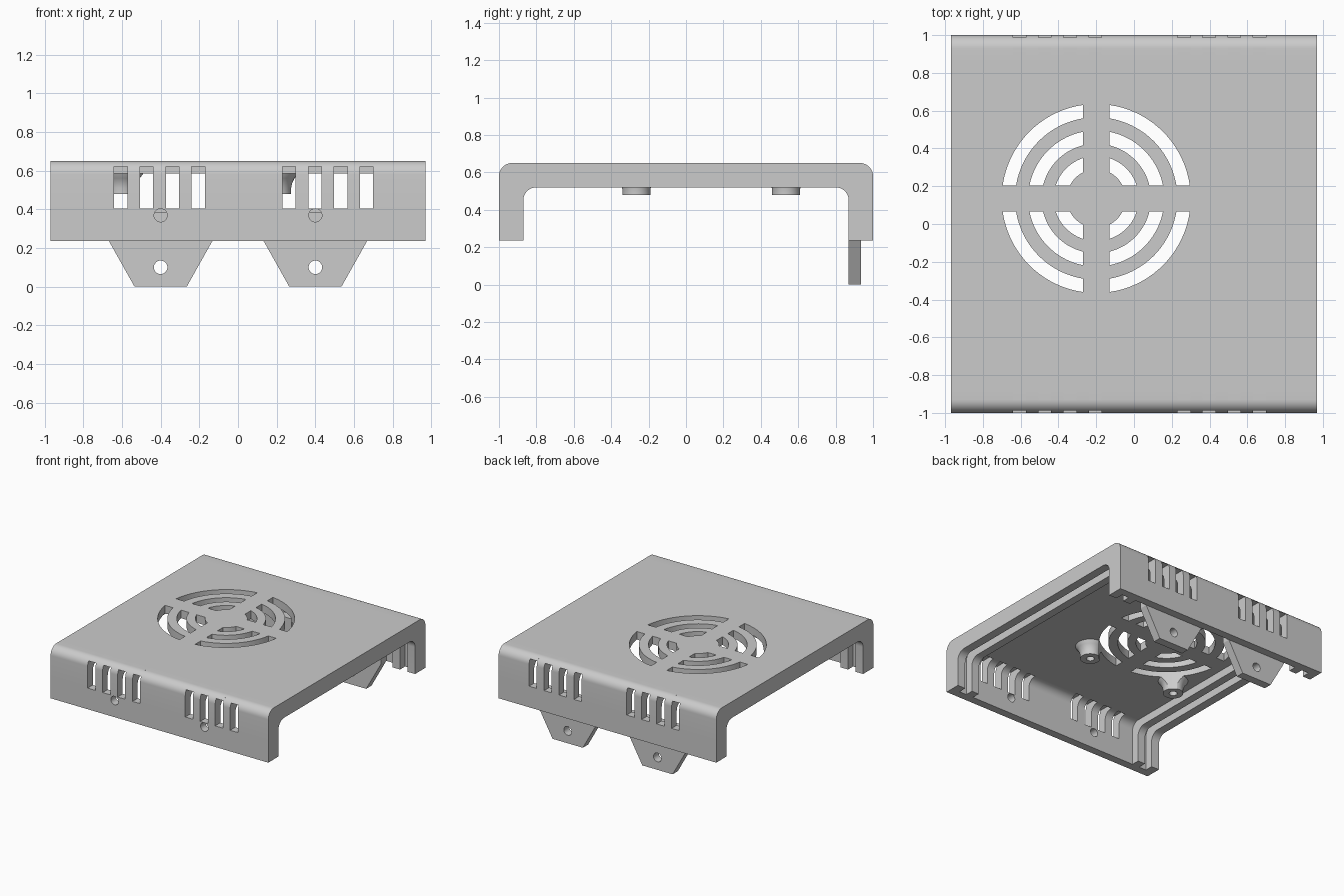
import bpy, bmesh
from math import sin, cos, asin, pi
from mathutils import Vector

if "Cube" in bpy.data.objects:
    bpy.data.objects.remove(bpy.data.objects["Cube"], do_unlink=True)

GREY = (0.6, 0.6, 0.6, 1)
grey = bpy.data.materials.new("plain grey")
grey.use_nodes = True
grey.diffuse_color = GREY
grey.node_tree.nodes["Principled BSDF"].inputs["Base Color"].default_value = GREY

TOP, BASE, END = 0.65, 0.235, 0.97
WALL, RIB, BEND = 0.065, 0.13, 0.07
SLOT_LOW, SLOT_HIGH, SLOT_IN = 0.405, 0.62, 0.865
FAN = Vector((-0.2, 0.135))


def arc(cx, cy, r, a0, a1, n=10):
    return [(cx + r * cos(a0 + (a1 - a0) * i / n), cy + r * sin(a0 + (a1 - a0) * i / n))
            for i in range(n + 1)]


def circle(cx, cy, r, n=32):
    return arc(cx, cy, r, 0, 2 * pi, n)[:-1]


def rect(x0, x1, y0, y1):
    return [(x0, y0), (x1, y0), (x1, y1), (x0, y1)]


def extrude(bm, axis, loops, lo, hi):
    """Solid from an outline, followed by any holes, along one axis."""
    place = {"x": lambda u, v, w: (w, u, v),
             "y": lambda u, v, w: (u, w, v),
             "z": lambda u, v, w: (u, v, w)}[axis]
    upper, rims = {}, []
    for loop in loops:
        a = [bm.verts.new(place(u, v, lo)) for u, v in loop]
        for vert, (u, v) in zip(a, loop):
            upper[vert] = bm.verts.new(place(u, v, hi))
        rims += list(zip(a, a[1:] + a[:1]))
    edges = [bm.edges.new(pair) for pair in rims]
    filled = bmesh.ops.triangle_fill(bm, use_beauty=True, edges=edges, normal=place(0, 0, 1))
    for f in filled["geom"]:
        if isinstance(f, bmesh.types.BMFace):
            bm.faces.new([upper[v] for v in f.verts])
    for p, q in rims:
        bm.faces.new((p, q, upper[q], upper[p]))


def finish(name, bm):
    bmesh.ops.recalc_face_normals(bm, faces=bm.faces)
    mesh = bpy.data.meshes.new(name)
    bm.to_mesh(mesh)
    bm.free()
    mesh.materials.append(grey)
    ob = bpy.data.objects.new(name, mesh)
    bpy.context.collection.objects.link(ob)
    return ob


def activate(ob):
    bpy.ops.object.select_all(action="DESELECT")
    ob.select_set(True)
    bpy.context.view_layer.objects.active = ob


def smooth(ob):
    activate(ob)
    bpy.ops.object.shade_smooth_by_angle(angle=0.5)


def channel(inset, r):
    """Rounded upside-down U outline, in y and z."""
    y, z = 1 - inset, TOP - inset
    return ([(y, BASE)] + arc(y - r, z - r, r, 0, pi / 2)
            + arc(r - y, z - r, r, pi / 2, pi) + [(-y, BASE)])


# Fan grille openings: three rings split by a cross
bar = 0.07
openings = []
for outer, inner in ((0.5, 0.43), (0.36, 0.29), (0.225, 0.155)):
    a, b = asin(bar / outer), asin(bar / inner)
    shape = (arc(0, 0, outer, a, pi / 2 - a, 18)
             + arc(0, 0, inner, pi / 2 - b, b, 18))
    for sx in (-1, 1):
        for sy in (-1, 1):
            openings.append([(FAN.x + sx * u, FAN.y + sy * v) for u, v in shape])

# Top plate
housing = bmesh.new()
extrude(housing, "z", [rect(-END, END, -SLOT_IN, SLOT_IN)] + openings, TOP - WALL, TOP)

# Rounded shoulders, solid between the vent slots and thin above them
stops = [-END]
for start in (-0.64, 0.23):
    for i in range(4):
        stops += [start + i * 0.1335, start + i * 0.1335 + 0.068]
stops.append(END)
bend_y, bend_z = 1 - BEND, TOP - BEND
inner_r = 0.065
solid = ([(SLOT_IN, TOP - WALL), (SLOT_IN, TOP)] + arc(bend_y, bend_z, BEND, pi / 2, 0)
         + [(1, SLOT_LOW), (1 - WALL, SLOT_LOW)]
         + arc(1 - WALL - inner_r, TOP - WALL - inner_r, inner_r, 0, pi / 2))
over_slot = ([(SLOT_IN, SLOT_HIGH), (SLOT_IN, TOP)]
             + arc(bend_y, bend_z, BEND, pi / 2, asin((SLOT_HIGH - bend_z) / BEND)))
for i, (x0, x1) in enumerate(zip(stops, stops[1:])):
    section = over_slot if i % 2 else solid
    for s in (-1, 1):
        extrude(housing, "x", [[(s * y, z) for y, z in section]], x0, x1)

# Lower walls, the front one with two screw holes
lower = rect(-END, END, BASE, SLOT_LOW)
screw_holes = [circle(x, 0.369, 0.034) for x in (-0.4, 0.4)]
extrude(housing, "y", [lower] + screw_holes, -1, WALL - 1)
extrude(housing, "y", [lower], 1 - WALL, 1)

# Pairs of ribs at both ends
rib = channel(WALL, inner_r) + channel(RIB, 0.07)[::-1]
for x0, x1 in ((0.9, END), (0.77, 0.835)):
    extrude(housing, "x", [rib], x0, x1)
    extrude(housing, "x", [rib], -x1, -x0)
smooth(finish("housing", housing))

# Flared fan posts with blind screw holes, trimmed by the grille openings
bm = bmesh.new()
for opening in openings:
    extrude(bm, "z", [opening], 0.4, 0.8)
trimmer = finish("post_trimmer", bm)
trimmer.hide_render = True
POST = [(0, 0.6), (0.115, 0.6), (0.11, 0.583), (0.092, 0.56), (0.08, 0.535),
        (0.075, 0.51), (0.075, 0.48), (0.03, 0.48), (0.03, 0.57), (0, 0.57)]
for side, sx in (("right", -1), ("left", 1)):
    for end, sy in (("front", -1), ("back", 1)):
        x, y = FAN.x + sx * 0.4, FAN.y + sy * 0.4
        bm = bmesh.new()
        vs = [bm.verts.new((x + r, y, z)) for r, z in POST]
        es = [bm.edges.new(pair) for pair in zip(vs, vs[1:])]
        bmesh.ops.spin(bm, geom=vs + es, cent=(x, y, 0), axis=(0, 0, 1),
                       angle=2 * pi, steps=32)
        bmesh.ops.remove_doubles(bm, verts=bm.verts, dist=0.0001)
        post = finish(f"fan_post_{end}_{side}", bm)
        activate(post)
        mod = post.modifiers.new("trim", "BOOLEAN")
        mod.operation, mod.solver, mod.object = "DIFFERENCE", "EXACT", trimmer
        bpy.ops.object.modifier_apply(modifier=mod.name)
        smooth(post)
bpy.data.objects.remove(trimmer, do_unlink=True)

# Tapered mounting tabs inside the back wall
for side, x in (("right", -0.4), ("left", 0.4)):
    outline = [(x + u, z) for u, z in ((-0.135, 0), (0.135, 0), (0.267, BASE),
                                       (0.267, 0.385), (-0.267, 0.385), (-0.267, BASE))]
    bm = bmesh.new()
    extrude(bm, "y", [outline, circle(x, 0.1, 0.035)], 0.868, 1 - WALL)
    smooth(finish(f"mounting_tab_{side}", bm))
